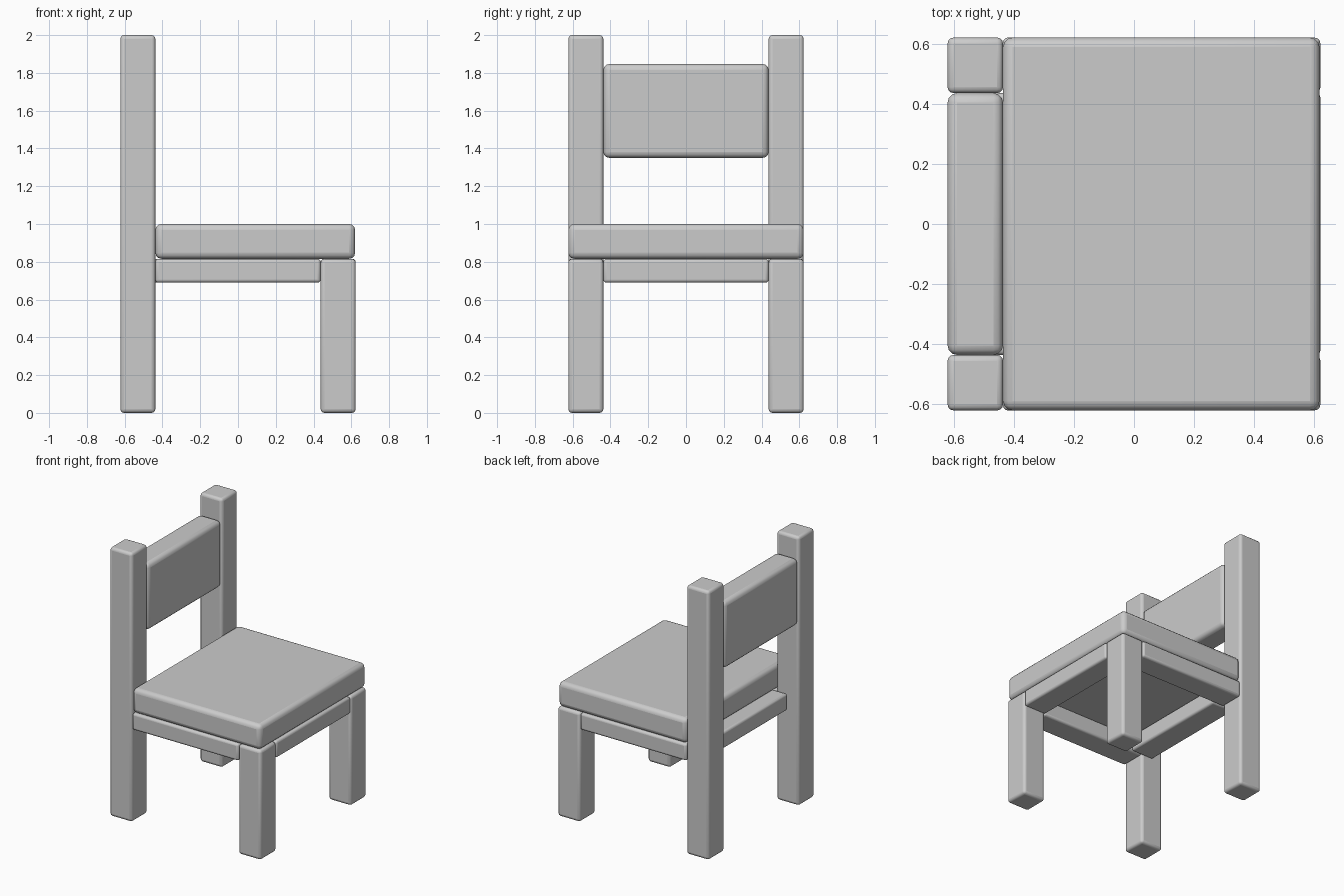
import bpy

if "Cube" in bpy.data.objects:
    bpy.data.objects.remove(bpy.data.objects["Cube"])


def block(name, x, y, z, bevel):
    """Rounded box spanning the given (min, max) ranges."""
    spans = (x, y, z)
    bpy.ops.mesh.primitive_cube_add(size=1, location=[(a + b) / 2 for a, b in spans])
    ob = bpy.context.object
    ob.name = name
    ob.scale = [b - a for a, b in spans]
    bpy.ops.object.transform_apply(location=False, rotation=False, scale=True)
    mod = ob.modifiers.new("rounded_edges", "BEVEL")
    mod.width = bevel
    mod.segments = 3
    bpy.ops.object.shade_smooth_by_angle()
    return ob


OUT, INN = 0.623, 0.4375   # outer and inner faces of the legs

# Legs and side rails, one set per side
for side, s in (("right", -1), ("left", 1)):
    y = tuple(sorted((s * INN, s * OUT)))
    block(f"back_leg_{side}", (-OUT, -INN), y, (0, 2), 0.02)
    block(f"front_leg_{side}", (INN, OUT), y, (0, 0.815), 0.02)
    block(f"side_rail_{side}", (-INN, INN), y, (0.69, 0.815), 0.016)

# Cross rails: front one flush with the legs, back one set forward
block("front_rail", (INN, OUT), (-INN, INN), (0.69, 0.815), 0.016)
block("back_rail", (-0.531, -0.344), (-INN, INN), (0.69, 0.815), 0.016)

# Seat and backrest
block("seat", (-INN, 0.62), (-OUT, OUT), (0.816, 1.0), 0.032)
block("backrest", (-OUT, -INN), (-INN, INN), (1.35, 1.847), 0.032)
